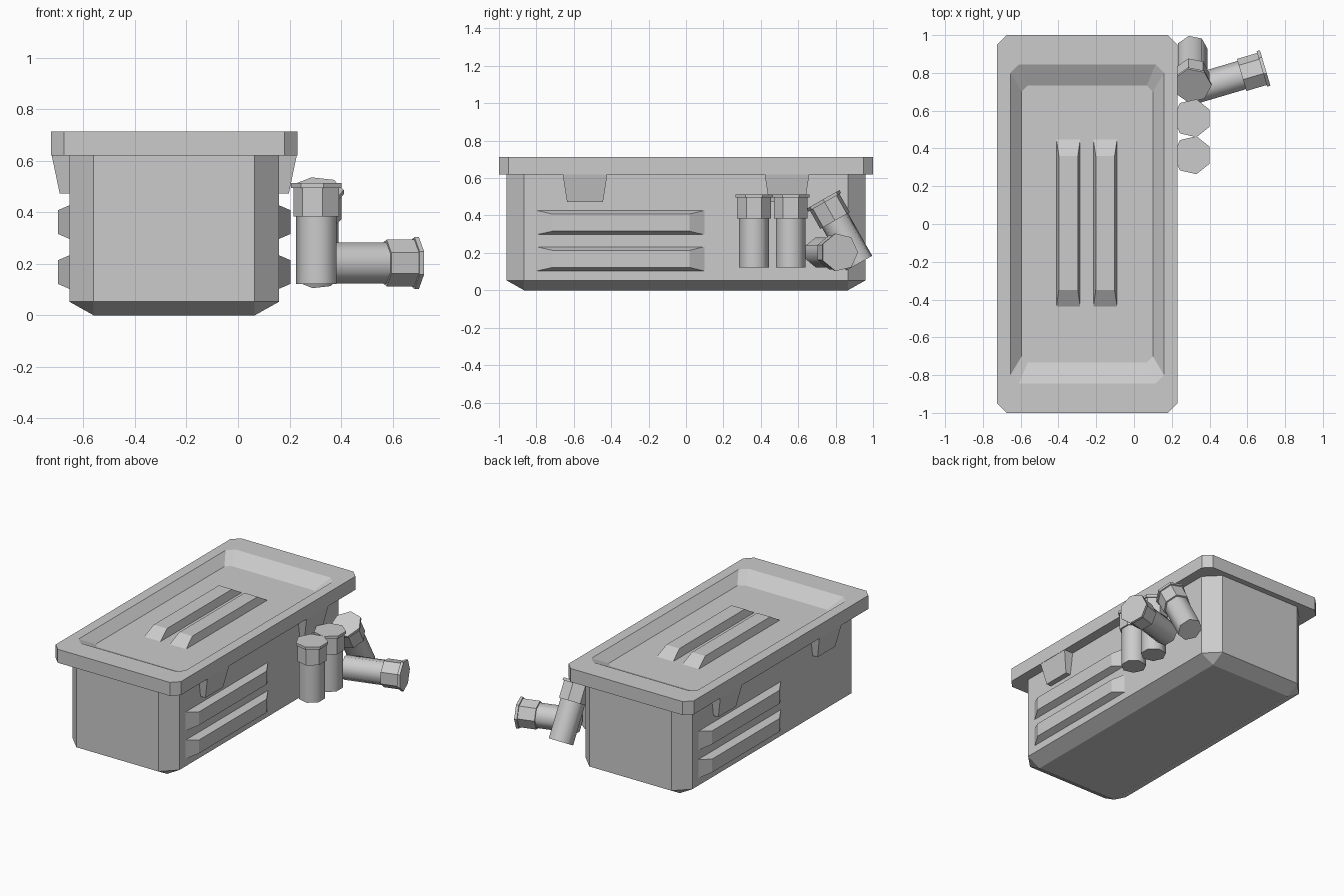
import bpy, bmesh
from math import sin, cos, pi, radians
from mathutils import Vector

if "Cube" in bpy.data.objects:
    bpy.data.objects.remove(bpy.data.objects["Cube"])

CX = -0.2475  # centre of the chest across x


def loft(name, rings):
    """Skin equal-length rings of points and cap both ends."""
    bm = bmesh.new()
    rows = [[bm.verts.new(p) for p in r] for r in rings]
    n = len(rows[0])
    for a, b in zip(rows, rows[1:]):
        for i in range(n):
            j = (i + 1) % n
            bm.faces.new((a[i], a[j], b[j], b[i]))
    bm.faces.new(rows[0][::-1])
    bm.faces.new(rows[-1])
    bmesh.ops.remove_doubles(bm, verts=bm.verts, dist=1e-5)
    bmesh.ops.recalc_face_normals(bm, faces=bm.faces)
    me = bpy.data.meshes.new(name)
    bm.to_mesh(me)
    bm.free()
    ob = bpy.data.objects.new(name, me)
    bpy.context.collection.objects.link(ob)
    return ob


def cut_rect(hx, hy, c, z):
    """Rectangle with cut corners around the chest centre."""
    pts = [(hx, -hy + c), (hx, hy - c), (hx - c, hy), (-hx + c, hy),
           (-hx, hy - c), (-hx, -hy + c), (-hx + c, -hy), (hx - c, -hy)]
    return [(CX + x, y, z) for x, y in pts]


def rect_z(x0, x1, y0, y1, z):
    return [(x0, y0, z), (x1, y0, z), (x1, y1, z), (x0, y1, z)]


def rect_x(x, y0, y1, z0, z1):
    return [(x, y0, z0), (x, y1, z0), (x, y1, z1), (x, y0, z1)]


def turned(rings):
    """Half turn about the chest's vertical axis."""
    return [[(2 * CX - x, -y, z) for x, y, z in r] for r in rings]


# Chest body with bevelled foot
loft("chest_body", [cut_rect(0.3125, 0.865, 0, 0),
                    cut_rect(0.4075, 0.96, 0.095, 0.053),
                    cut_rect(0.4075, 0.96, 0.095, 0.63)])

# Lid with sunken panel
loft("chest_lid", [cut_rect(0.4775, 1.0, 0.05, 0.62),
                   cut_rect(0.4775, 1.0, 0.05, 0.713),
                   cut_rect(0.407, 0.845, 0.045, 0.713),
                   cut_rect(0.347, 0.732, 0.032, 0.655)])

# Raised ribs on the lid panel
for i, x in enumerate((-0.3475, -0.1525)):
    loft(f"lid_rib_{i}", [rect_z(x - 0.064, x + 0.064, -0.445, 0.455, 0.65),
                          rect_z(x - 0.05, x + 0.05, -0.35, 0.36, 0.708)])

# Side ribs and lid clips, repeated on the far side by a half turn
parts = []
for z in (0.168, 0.362):
    parts.append(("side_rib", [rect_x(0.155, -0.81, 0.107, z - 0.067, z + 0.067),
                               rect_x(0.204, -0.715, 0.02, z - 0.046, z + 0.046)]))
for y in (-0.54, 0.54):
    parts.append(("lid_clip", [rect_z(0.155, 0.229, y - 0.12, y + 0.12, 0.625),
                               rect_z(0.155, 0.197, y - 0.096, y + 0.096, 0.472)]))
for i, (name, rings) in enumerate(parts):
    loft(f"{name}_right_{i}", rings)
    loft(f"{name}_left_{i}", turned(rings))


# Canisters: smooth tube, faceted collar and flat flange
def ring(r, z, n=7):
    return [(r * cos(2 * pi * i / n), r * sin(2 * pi * i / n), z) for i in range(n)]


def canister(tag, base, axis, spin=0):
    rot = Vector(axis).to_track_quat('Z', 'Y').to_matrix().to_4x4()
    for part, r, z0, z1 in (("tube", 0.082, 0, 0.27),
                            ("collar", 0.093, 0.262, 0.376),
                            ("flange", 0.103, 0.374, 0.392)):
        ob = loft(f"canister_{part}_{tag}", [ring(r, z0), ring(r, z1)])
        if part == "tube":
            for p in ob.data.polygons:
                p.use_smooth = len(p.vertices) == 4
            for e in ob.data.edges:
                a, b = (ob.data.vertices[v].co for v in e.vertices)
                e.use_edge_sharp = abs(a.z - b.z) < 1e-4
        ob.matrix_world = rot
        ob.rotation_euler = rot.to_euler()
        ob.location = base


# Two upright, one leaning, one lying down
canister("a", (0.308, 0.364, 0.121), (0, 0, 1))
canister("b", (0.308, 0.56, 0.121), (0, 0, 1))
lean = radians(29.5)
canister("c", (0.308, 0.926, 0.145), (0, -sin(lean), cos(lean)))
yaw = radians(16.5)
canister("d", (0.32, 0.71, 0.203), (cos(yaw), sin(yaw), 0))
